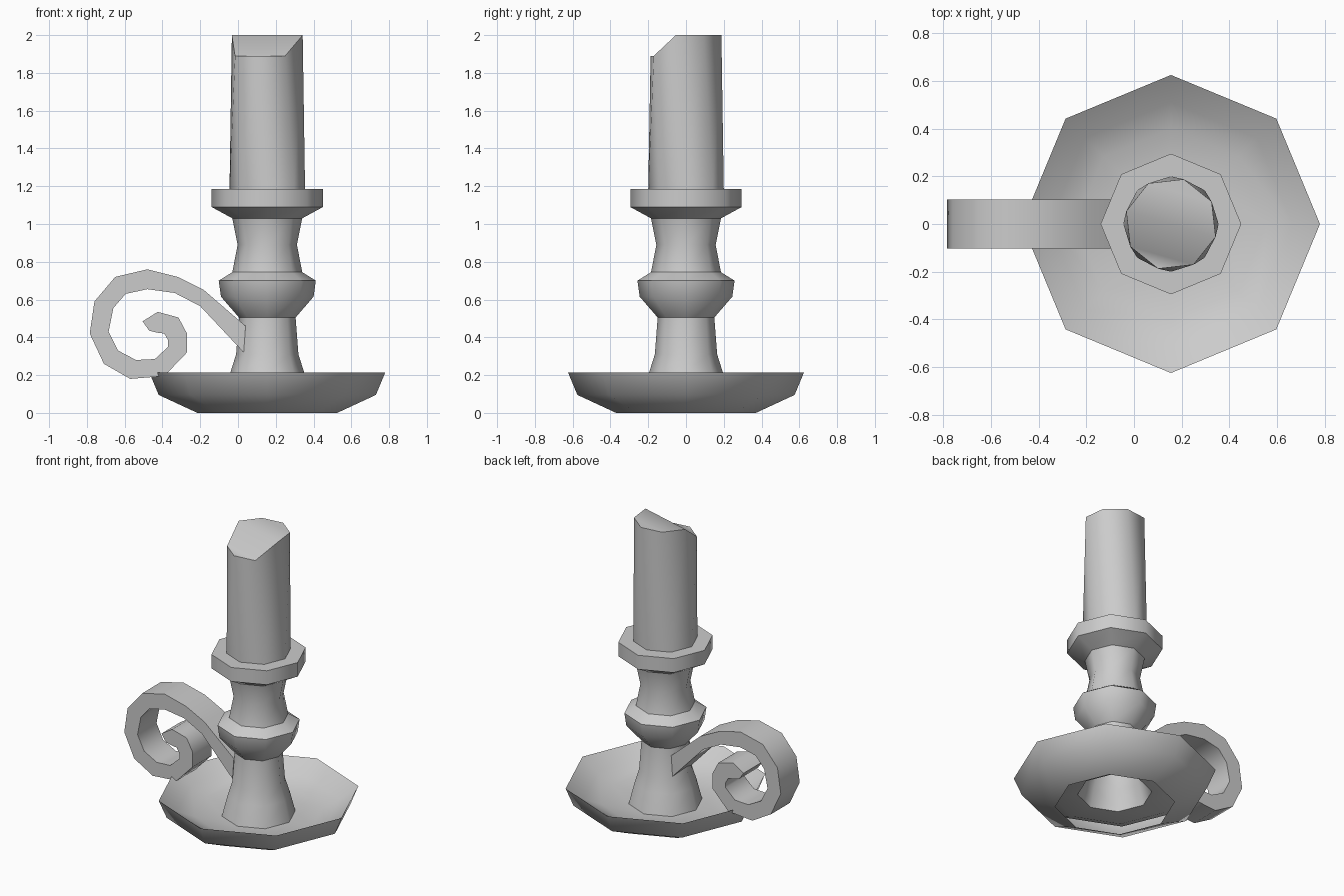
import bpy
from math import cos, sin, radians, pi

if "Cube" in bpy.data.objects:
    bpy.data.objects.remove(bpy.data.objects["Cube"])

AXIS_X = 0.155
SIDES = 8


def make(name, verts, faces, angle=50):
    mesh = bpy.data.meshes.new(name)
    mesh.from_pydata(verts, [], faces)
    mesh.update()
    ob = bpy.data.objects.new(name, mesh)
    bpy.context.collection.objects.link(ob)
    bpy.ops.object.select_all(action='DESELECT')
    ob.select_set(True)
    bpy.context.view_layer.objects.active = ob
    bpy.ops.object.shade_smooth_by_angle(angle=radians(angle))
    return ob


def ring_faces(rings):
    """Quads joining consecutive eight-sided rings."""
    faces = []
    for k in range(rings - 1):
        for i in range(SIDES):
            a, b = k * SIDES + i, k * SIDES + (i + 1) % SIDES
            faces.append((a, b, b + SIDES, a + SIDES))
    return faces


def ring(r, z, turn=0.0):
    return [(AXIS_X + r * cos(turn + i * 2 * pi / SIDES),
             r * sin(turn + i * 2 * pi / SIDES), z) for i in range(SIDES)]


def lathe(name, profile):
    verts = [v for r, z in profile for v in ring(r, z)]
    return make(name, verts, ring_faces(len(profile)))


# Dish: open underneath, outer wall up to the rim, then inner bowl
lathe("dish", [(0.37, 0.0), (0.575, 0.095), (0.625, 0.215),
               (0.51, 0.135), (0.40, 0.09), (0.23, 0.08)])

# Turned stem with a bulb and a candle cup
lathe("lower_stem", [(0.23, 0.08), (0.195, 0.215), (0.165, 0.31), (0.15, 0.505)])
lathe("bulb", [(0.15, 0.505), (0.245, 0.615), (0.257, 0.70), (0.185, 0.745)])
lathe("upper_stem", [(0.185, 0.745), (0.157, 0.89), (0.185, 1.03)])
lathe("candle_cup", [(0.185, 1.03), (0.295, 1.09), (0.295, 1.185), (0.19, 1.185)])

# Candle: slightly twisted prism, the front three top corners are melted lower
top = ring(0.195, 2.0, radians(-16))
top = [(x, y, 1.89 if i in (5, 6, 7) else z) for i, (x, y, z) in enumerate(top)]
caps = [(7, 0, 4, 5), (5, 6, 7), (0, 1, 2, 3, 4)]
make("candle", ring(0.2, 1.18) + top,
     ring_faces(2) + [tuple(i + SIDES for i in f) for f in caps])

# Handle: scrolled strap, outer and inner edges of its side outline
outer = [(.04, .46), (-.18, .65), (-.32, .72), (-.48, .76), (-.65, .72),
         (-.76, .59), (-.785, .42), (-.71, .26), (-.57, .18), (-.39, .195),
         (-.27, .32), (-.27, .42), (-.315, .505), (-.425, .535), (-.505, .485)]
inner = [(.03, .32), (-.20, .565), (-.335, .635), (-.48, .655), (-.595, .63),
         (-.66, .555), (-.685, .43), (-.635, .33), (-.54, .28), (-.44, .285),
         (-.37, .35), (-.37, .385), (-.39, .42), (-.43, .425), (-.47, .435)]
verts, faces = [], []
for (ox, oz), (ix, iz) in zip(outer, inner):
    verts += [(ox, -.102, oz), (ox, .102, oz), (ix, .102, iz), (ix, -.102, iz)]
for k in range(len(outer) - 1):
    for i in range(4):
        a, b = 4 * k + i, 4 * k + (i + 1) % 4
        faces.append((a, b, b + 4, a + 4))
n = len(verts)
faces += [(3, 2, 1, 0), (n - 4, n - 3, n - 2, n - 1)]
make("handle", verts, faces)
